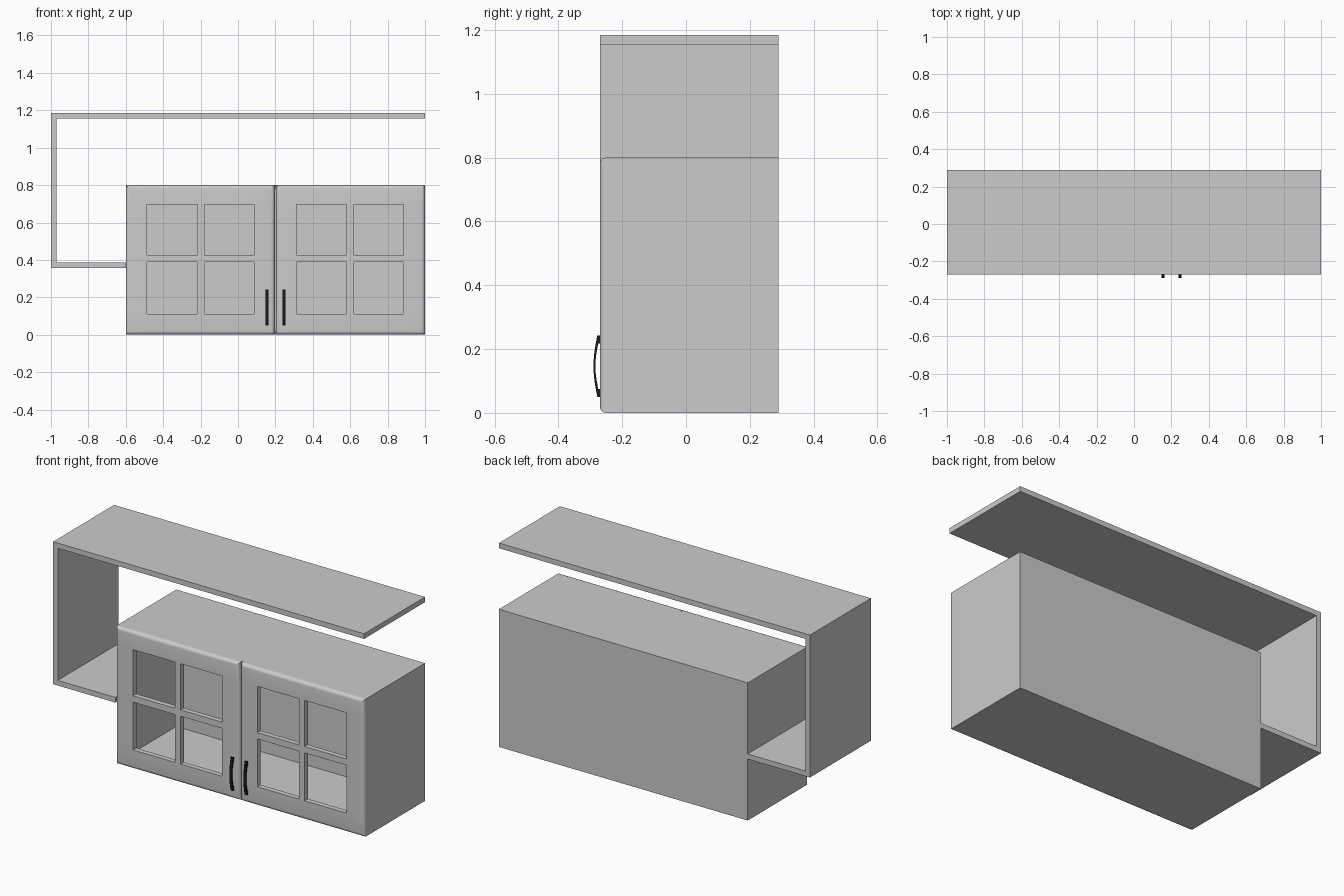
import bpy, bmesh, math
from mathutils import Vector

if "Cube" in bpy.data.objects:
    bpy.data.objects.remove(bpy.data.objects["Cube"])


def finish(name, bm, smooth=False):
    bmesh.ops.recalc_face_normals(bm, faces=bm.faces[:])
    mesh = bpy.data.meshes.new(name)
    bm.to_mesh(mesh)
    bm.free()
    obj = bpy.data.objects.new(name, mesh)
    bpy.context.collection.objects.link(obj)
    if smooth:
        bpy.ops.object.select_all(action='DESELECT')
        obj.select_set(True)
        bpy.context.view_layer.objects.active = obj
        bpy.ops.object.shade_smooth_by_angle(angle=math.radians(35))
    return obj


def prism(name, points, vec, smooth=False):
    bm = bmesh.new()
    face = bm.faces.new([bm.verts.new(p) for p in points])
    ext = bmesh.ops.extrude_face_region(bm, geom=[face], use_keep_orig=True)
    verts = [g for g in ext['geom'] if isinstance(g, bmesh.types.BMVert)]
    bmesh.ops.translate(bm, verts=verts, vec=vec)
    return finish(name, bm, smooth)


# Open C-shaped shelf wrapping over the cabinet
profile = [(-1, 0.357), (-0.6, 0.357), (-0.6, 0.387), (-0.97, 0.387),
           (-0.97, 1.155), (1, 1.155), (1, 1.185), (-1, 1.185)]
prism("wrap_shelf", [(x, -0.27, z) for x, z in profile], (0, 0.56, 0))

# Hollow cabinet body, open at the front
bm = bmesh.new()
bmesh.ops.create_cube(bm, size=1)
for v in bm.verts:
    v.co = Vector((0.2 + v.co.x * 1.6, 0.025 + v.co.y * 0.53, 0.4 + v.co.z * 0.8))
front = min(bm.faces, key=lambda f: f.calc_center_median().y)
bmesh.ops.inset_region(bm, faces=[front], thickness=0.03)
bmesh.ops.translate(bm, verts=front.verts[:], vec=(0, 0, 0))
ext = bmesh.ops.extrude_discrete_faces(bm, faces=[front])['faces'][0]
bmesh.ops.translate(bm, verts=ext.verts[:], vec=(0, 0.50, 0))
finish("cabinet_body", bm)

# Doors with four open panes, rounded on the outer front edge
MID, FRONT, BACK = 0.2, -0.27, -0.24
XS = [0.003, 0.113, 0.38, 0.417, 0.686, 0.8]
ZS = [0.0, 0.112, 0.39, 0.427, 0.695, 0.8]


def door(name, side):
    bm = bmesh.new()
    grid = [[bm.verts.new((MID + side * x, BACK, z)) for z in ZS] for x in XS]
    faces = []
    for i in range(5):
        for j in range(5):
            if not (i % 2 and j % 2):
                faces.append(bm.faces.new((grid[i][j], grid[i + 1][j],
                                           grid[i + 1][j + 1], grid[i][j + 1])))
    ext = bmesh.ops.extrude_face_region(bm, geom=faces, use_keep_orig=True)
    verts = [g for g in ext['geom'] if isinstance(g, bmesh.types.BMVert)]
    bmesh.ops.translate(bm, verts=verts, vec=(0, FRONT - BACK, 0))
    bmesh.ops.recalc_face_normals(bm, faces=bm.faces[:])

    def on_rim(e):
        if any(abs(v.co.y - FRONT) > 1e-4 for v in e.verts):
            return False
        for axis, lims in ((0, (MID + side * XS[0], MID + side * XS[-1])), (2, (ZS[0], ZS[-1]))):
            for lim in lims:
                if all(abs(v.co[axis] - lim) < 1e-4 for v in e.verts):
                    return True
        return False

    bmesh.ops.bevel(bm, geom=[e for e in bm.edges if on_rim(e)], offset=0.02,
                    segments=5, profile=0.5, affect='EDGES')
    return finish(name, bm, True)


door("left_door", -1)
door("right_door", 1)

# Black arched bar handles
black = bpy.data.materials.new("black_metal")
black.diffuse_color = (0.01, 0.01, 0.01, 1)
black.use_nodes = True
black.node_tree.nodes["Principled BSDF"].inputs["Base Color"].default_value = black.diffuse_color


def arc(z0, z1, y_end, y_mid, n=12):
    return [(y_end + (y_mid - y_end) * math.sin(math.pi * i / n),
             z0 + (z1 - z0) * i / n) for i in range(n + 1)]


outline = ([(-0.265, 0.05)] + arc(0.05, 0.243, -0.278, -0.29)
           + [(-0.265, 0.243), (-0.265, 0.218)] + arc(0.218, 0.075, -0.275, -0.284)
           + [(-0.265, 0.075)])
for name, x in (("left_handle", 0.155), ("right_handle", 0.245)):
    handle = prism(name, [(x - 0.008, y, z) for y, z in outline], (0.016, 0, 0), True)
    handle.data.materials.append(black)
